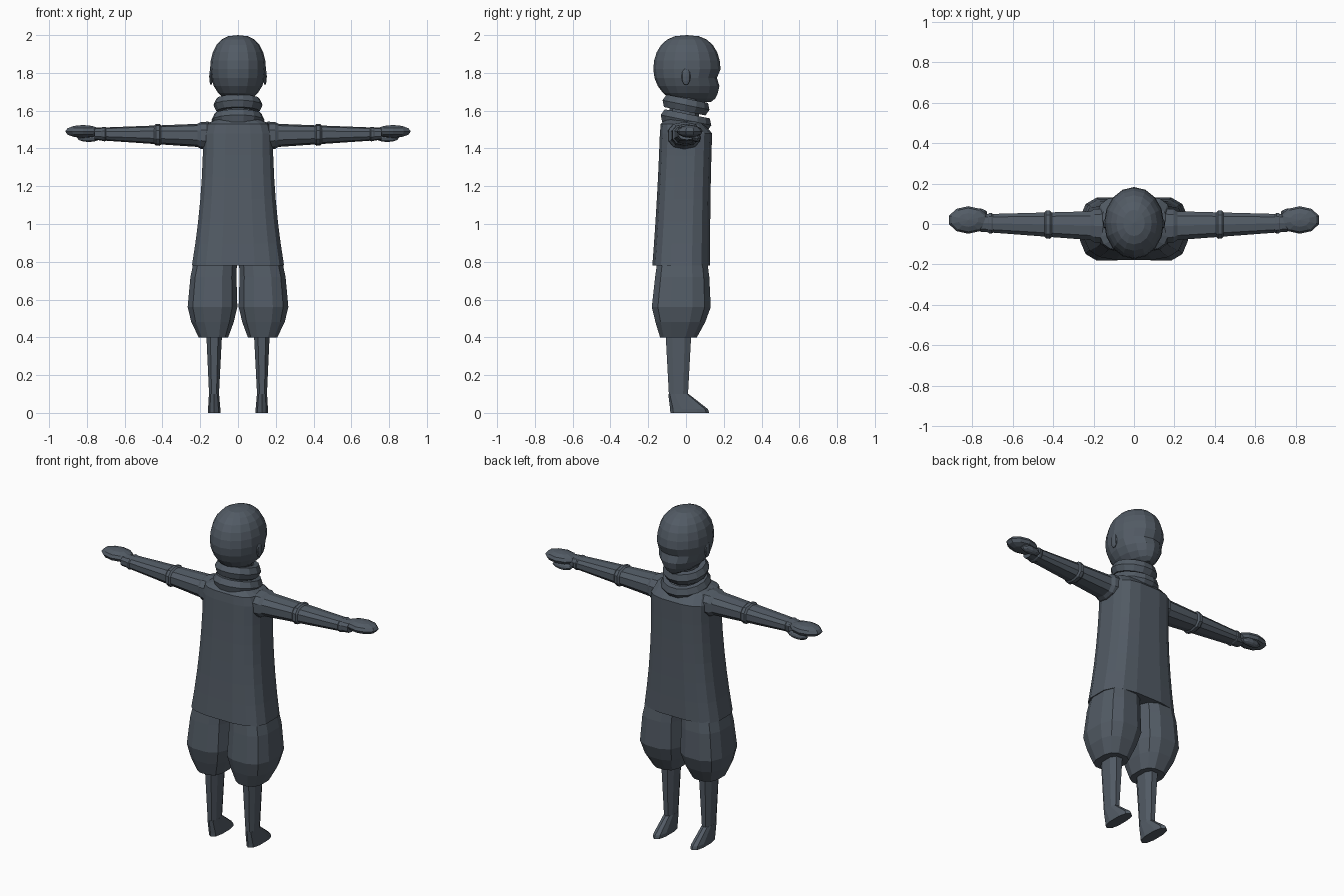
import bpy, bmesh, math

default_cube = bpy.data.objects.get("Cube")
if default_cube:
    bpy.data.objects.remove(default_cube, do_unlink=True)

slate = bpy.data.materials.new("dark slate")
slate.use_nodes = True
slate.diffuse_color = (.085, .105, .13, 1)
shader = slate.node_tree.nodes["Principled BSDF"]
shader.inputs["Base Color"].default_value = slate.diffuse_color


def finish(name, bm):
    """Turn the working mesh into a flat-shaded slate object."""
    bmesh.ops.recalc_face_normals(bm, faces=bm.faces)
    mesh = bpy.data.meshes.new(name)
    bm.to_mesh(mesh)
    bm.free()
    mesh.materials.append(slate)
    part = bpy.data.objects.new(name, mesh)
    bpy.context.collection.objects.link(part)


def soften(value, power):
    """Superellipse coordinate: a higher power gives a boxier section."""
    return math.copysign(abs(value) ** (2 / power), value)


def blend(first, second, amount):
    """Section lying part of the way between two others."""
    return [a + (b - a) * amount for a, b in zip(first, second)]


def loft(name, sections, sides=12, power=2.5, sideways=False, mirror=1):
    """Skin sections given as centre x, y, z and two half sizes."""
    bm = bmesh.new()
    loops = []
    for x, y, z, half_u, half_v in sections:
        loop = []
        for step in range(sides):
            angle = math.tau * (step + .5) / sides
            u = half_u * soften(math.cos(angle), power)
            v = half_v * soften(math.sin(angle), power)
            point = (x, y + u, z + v) if sideways else (x + u, y + v, z)
            loop.append(bm.verts.new((mirror * point[0], point[1], point[2])))
        loops.append(loop)
    for lower, upper in zip(loops, loops[1:]):
        for step in range(sides):
            after = (step + 1) % sides
            bm.faces.new((lower[step], lower[after], upper[after], upper[step]))
    bm.faces.new(loops[0])
    bm.faces.new(loops[-1])
    finish(name, bm)


def ball(name, centre, radii, segments=10, rings=6, reshape=None):
    """Ellipsoid, optionally remodelled while it is still a unit sphere."""
    bm = bmesh.new()
    bmesh.ops.create_uvsphere(bm, u_segments=segments, v_segments=rings, radius=1)
    for vert in bm.verts:
        if reshape:
            reshape(vert.co)
        for axis in range(3):
            vert.co[axis] = centre[axis] + radii[axis] * vert.co[axis]
    finish(name, bm)


def shape_head(co):
    """Full crown, hollow eye line and a projecting muzzle at the front."""
    radius = math.hypot(co.x, co.y)
    if radius < .01:
        return
    fullness = radius ** -.25
    if co.z > -.1:
        co.x *= fullness
        co.y *= fullness
    elif co.y > 0:
        co.y *= radius ** -.75
        if co.z > -.4:
            co.y *= .9


# Head and neck
ball("head", (0, .005, 1.82), (.148, .178, .18), 16, 12, shape_head)
neck_base = (0, -.01, 1.5, .08, .08)
neck_top = (0, -.01, 1.68, .08, .08)
loft("neck", [neck_base, neck_top])

# Scarf: two slanted wraps, the lower one wider
for name, height, reach in (("scarf_upper", 1.63, .1), ("scarf_lower", 1.55, .11)):
    bpy.ops.mesh.primitive_torus_add(
        location=(0, 0, height), rotation=(-.2, 0, 0),
        major_segments=14, minor_segments=6,
        major_radius=reach, minor_radius=.03)
    scarf = bpy.context.object
    scarf.name = name
    scarf.scale.z = 1.3
    scarf.data.materials.append(slate)

# Tunic flaring towards its lower edge, closed by sloping shoulders
tunic = []
for step in range(7):
    rise = step / 6
    flare = (1 - rise) ** 2
    tunic.append((0, -.025 * (1 - rise), .78 + .7 * rise,
                  .187 + .06 * flare, .14 + .015 * flare))
tunic.append((0, -.02, 1.53, .17, .115))
tunic.append((0, -.02, 1.56, .1, .08))
loft("tunic", tunic, sides=16, power=3.2)

# Half-body sections shared by both sides
trouser = [(.13, -.04, .4, .08, .1), (.135, -.03, .48, .115, .135),
           (.135, -.025, .56, .135, .16), (.13, -.02, .72, .125, .147),
           (.11, -.02, .88, .11, .125)]
sole = (.126, .02, 0, .034, .103)
toe_top = (.126, .016, .02, .034, .1)
ankle = (.127, -.04, .1, .028, .054)
knee = (.126, -.04, .43, .045, .073)
shoulder = (.14, -.01, 1.468, .078, .065)
wrist = (.76, .005, 1.477, .045, .032)

for side, mirror in (("left", 1), ("right", -1)):
    # Baggy trousers, shin and pointed foot
    loft(side + "_trouser_leg", trouser, power=2.7, mirror=mirror)
    loft(side + "_shin", [ankle, knee], sides=8, mirror=mirror)
    loft(side + "_foot", [sole, toe_top, ankle], sides=10, mirror=mirror)

    # Tapered arm with a sleeve opening and two bands
    loft(side + "_arm", [shoulder, wrist], sides=10, sideways=True, mirror=mirror)
    for band, along, length, swell in (("sleeve", .06, .06, 1.15),
                                       ("elbow_band", .46, .03, 1.15),
                                       ("wrist_band", .92, .02, 1.1)):
        cuff = []
        for shift, scale in ((-length, 1), (-length / 2, swell),
                             (length / 2, swell), (length, 1)):
            *centre, half_u, half_v = blend(shoulder, wrist, along + shift)
            cuff.append((*centre, half_u * scale, half_v * scale))
        loft(side + "_" + band, cuff, sides=10, sideways=True, mirror=mirror)

    # Mitten hand, thumb and small flat ear
    ball(side + "_hand", (mirror * .82, .02, 1.49), (.1, .068, .034))
    ball(side + "_thumb", (mirror * .79, .055, 1.456), (.065, .025, .022))
    ball(side + "_ear", (mirror * .143, 0, 1.78), (.01, .024, .045))
